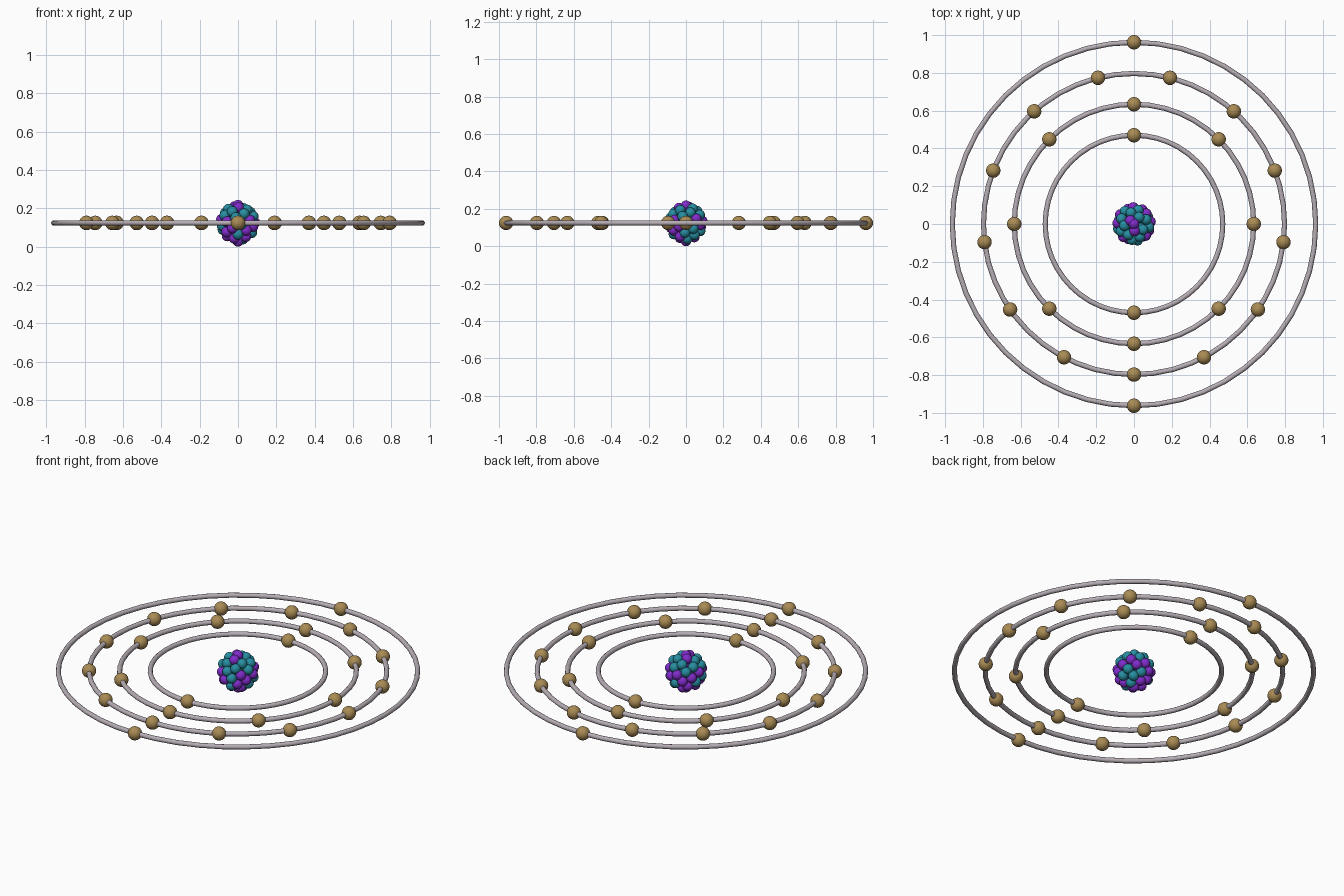
import bpy, math, random
from mathutils import Vector

if "Cube" in bpy.data.objects:
    bpy.data.objects.remove(bpy.data.objects["Cube"])

random.seed(5)
Z = 0.124                                   # height of the orbital plane


def material(name, rgb):
    m = bpy.data.materials.new(name)
    m.diffuse_color = (*rgb, 1)
    m.use_nodes = True
    m.node_tree.nodes["Principled BSDF"].inputs["Base Color"].default_value = m.diffuse_color
    return m


PURPLE = material("proton_purple", (0.22, 0.025, 0.60))
TEAL = material("neutron_teal", (0.02, 0.27, 0.36))
GOLD = material("electron_gold", (0.40, 0.26, 0.09))
SILVER = material("orbit_silver", (0.47, 0.42, 0.46))


def sphere_mesh(name, radius, mat, seg, rings):
    bpy.ops.mesh.primitive_uv_sphere_add(segments=seg, ring_count=rings, radius=radius)
    ob = bpy.context.object
    bpy.ops.object.shade_smooth()
    me = ob.data
    me.name = name
    me.materials.append(mat)
    bpy.data.objects.remove(ob)
    return me


def place(name, mesh, loc):
    ob = bpy.data.objects.new(name, mesh)
    ob.location = loc
    bpy.context.collection.objects.link(ob)


def shell(count, radius):
    # evenly spread points on a sphere
    pts = []
    for i in range(count):
        z = 1 - 2 * i / (count - 1)
        r = math.sqrt(max(0, 1 - z * z))
        a = i * math.pi * (3 - math.sqrt(5))
        pts.append(Vector((r * math.cos(a), r * math.sin(a), z)) * radius)
    return pts


# nucleus: 25 protons and 30 neutrons packed in two shells
proton = sphere_mesh("proton", 0.028, PURPLE, 24, 12)
neutron = sphere_mesh("neutron", 0.028, TEAL, 24, 12)
outer = shell(44, 0.088)
outer[0].z, outer[-1].z = 0.092, -0.096
points = outer + shell(10, 0.043) + [Vector((0, 0, 0))]
kinds = ["proton"] * 25 + ["neutron"] * 30
random.shuffle(kinds)
for kind, p in zip(kinds, points):
    place(kind, proton if kind == "proton" else neutron, p + Vector((0, 0, Z)))

# orbits with evenly spaced electrons, starting at the front
electron = sphere_mesh("electron", 0.038, GOLD, 32, 16)
for n, (radius, count) in enumerate([(0.470, 2), (0.634, 8), (0.797, 13), (0.962, 2)], 1):
    bpy.ops.mesh.primitive_torus_add(location=(0, 0, Z), major_radius=radius,
                                     minor_radius=0.0135, major_segments=48, minor_segments=12)
    ring = bpy.context.object
    ring.name = f"orbit_ring_{n}"
    ring.data.materials.append(SILVER)
    bpy.ops.object.shade_smooth()
    for k in range(count):
        a = -math.pi / 2 + 2 * math.pi * k / count
        place("electron", electron, (radius * math.cos(a), radius * math.sin(a), Z))
